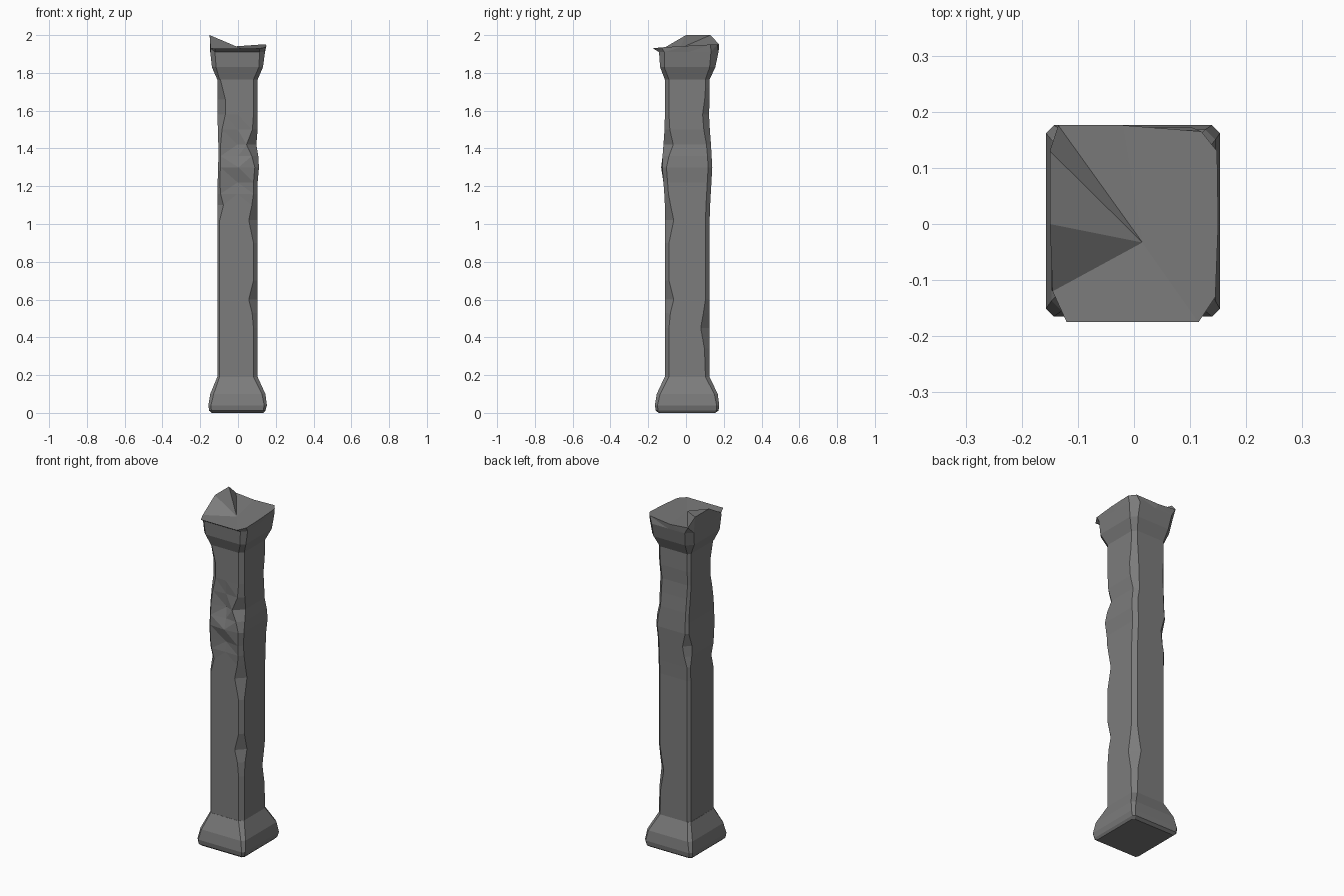
import bpy
import bmesh

if "Cube" in bpy.data.objects:
    bpy.data.objects.remove(bpy.data.objects["Cube"], do_unlink=True)

stone = bpy.data.materials.new("grey stone")
stone.use_nodes = True
stone.diffuse_color = (0.2, 0.2, 0.2, 1)
stone.node_tree.nodes["Principled BSDF"].inputs["Base Color"].default_value = (0.2, 0.2, 0.2, 1)


def falloff(z, centre, reach):
    return max(0, 1 - abs(z - centre) / reach)


def outline(z, left, right, front, back, cuts, dents=(0, 0, 0, 0)):
    """Square cross-section with four cut corners and four movable face centres."""
    a, b, c, d = cuts
    mx, my = (left + right) / 2, (front + back) / 2
    flat = [(left, front + a), (left + a, front), (mx, front + dents[0]),
            (right - b, front), (right, front + b), (right - dents[1], my),
            (right, back - c), (right - c, back), (mx, back - dents[2]),
            (left + d, back), (left, back - d), (left + dents[3], my)]
    return [(x, y, z) for x, y in flat]


def loft(name, rings, top_centre=None):
    """Skin a stack of outlines; close the top flat or as a fan."""
    bm = bmesh.new()
    loops = [[bm.verts.new(p) for p in ring] for ring in rings]
    n = len(loops[0])
    for low, high in zip(loops, loops[1:]):
        for i in range(n):
            j = (i + 1) % n
            bm.faces.new((low[i], low[j], high[j], high[i]))
    bm.faces.new(loops[0][::-1])
    if top_centre:
        hub = bm.verts.new(top_centre)
        for i in range(n):
            bm.faces.new((loops[-1][i], loops[-1][(i + 1) % n], hub))
    else:
        bm.faces.new(loops[-1])
    bmesh.ops.triangulate(bm, faces=[f for f in bm.faces if len(f.verts) == 4])
    mesh = bpy.data.meshes.new(name)
    bm.to_mesh(mesh)
    bm.free()
    mesh.materials.append(stone)
    obj = bpy.data.objects.new(name, mesh)
    bpy.context.collection.objects.link(obj)
    return obj


# Corner cuts run: right front, left front, left back, right back
shaft_cuts = (0.012, 0.022, 0.022, 0.014)

# Flared base
loft("base", [
    outline(0, -0.14, 0.135, -0.145, 0.155, [0.01] * 4),
    outline(0.012, -0.153, 0.145, -0.16, 0.172, [0.012] * 4),
    outline(0.04, -0.157, 0.153, -0.165, 0.176, [0.014] * 4),
    outline(0.1, -0.147, 0.145, -0.155, 0.168, [0.018] * 4),
    outline(0.19, -0.11, 0.104, -0.113, 0.125, shaft_cuts),
])

# Shaft wear: chipped corners, hollowed faces and bowed sides as (index, height, reach, amount)
chips = [(0, 1.62, 0.16, 0.04), (0, 1.1, 0.08, 0.02), (1, 0.6, 0.1, 0.025),
         (1, 1.02, 0.12, 0.025), (1, 1.42, 0.1, 0.03), (2, 0.45, 0.14, 0.025),
         (2, 1.55, 0.15, 0.015), (3, 1.2, 0.08, 0.03)]
hollows = [(0, 1.42, 0.12, 0.02), (0, 1.22, 0.08, 0.012), (0, 1.3, 0.05, -0.006)]
bows = [(3, 1.3, 0.25, 0.014), (2, 1.32, 0.2, -0.015), (1, 1.32, 0.09, 0.009),
        (1, 1.42, 0.08, -0.007), (0, 1.38, 0.2, 0.006), (3, 1.56, 0.1, -0.004)]


def wear(marks, start, z):
    values = list(start)
    for index, centre, reach, amount in marks:
        values[index] += amount * falloff(z, centre, reach)
    return values


heights = [0.19, 0.34, 0.45, 0.53, 0.6, 0.7, 0.9, 1.02, 1.1, 1.16,
           1.22, 1.3, 1.36, 1.42, 1.5, 1.58, 1.66, 1.72, 1.77]
shaft = []
for z in heights:
    left, right, front, back = wear(bows, (-0.109, 0.104, -0.112, 0.125), z)
    shaft.append(outline(z, left, right, front, back,
                         wear(chips, shaft_cuts, z), wear(hollows, [0] * 4, z)))
loft("shaft", shaft)

# Capital with a broken, jagged top
rim = [(-0.145, -0.12, 1.93), (-0.12, -0.175, 1.93), (0, -0.175, 1.93),
       (0.115, -0.175, 1.93), (0.145, -0.13, 1.935), (0.15, 0, 1.943),
       (0.148, 0.13, 1.95), (0.12, 0.165, 1.95), (-0.02, 0.176, 1.94),
       (-0.135, 0.176, 1.95), (-0.15, 0.13, 2), (-0.15, 0, 2)]
loft("capital", [
    outline(1.765, -0.11, 0.104, -0.112, 0.125, shaft_cuts),
    outline(1.83, -0.138, 0.132, -0.137, 0.155, (0.022, 0.022, 0.03, 0.035)),
    outline(1.91, -0.147, 0.143, -0.143, 0.172, (0.025, 0.028, 0.04, 0.035)),
    rim,
], (0.015, -0.033, 1.93))
